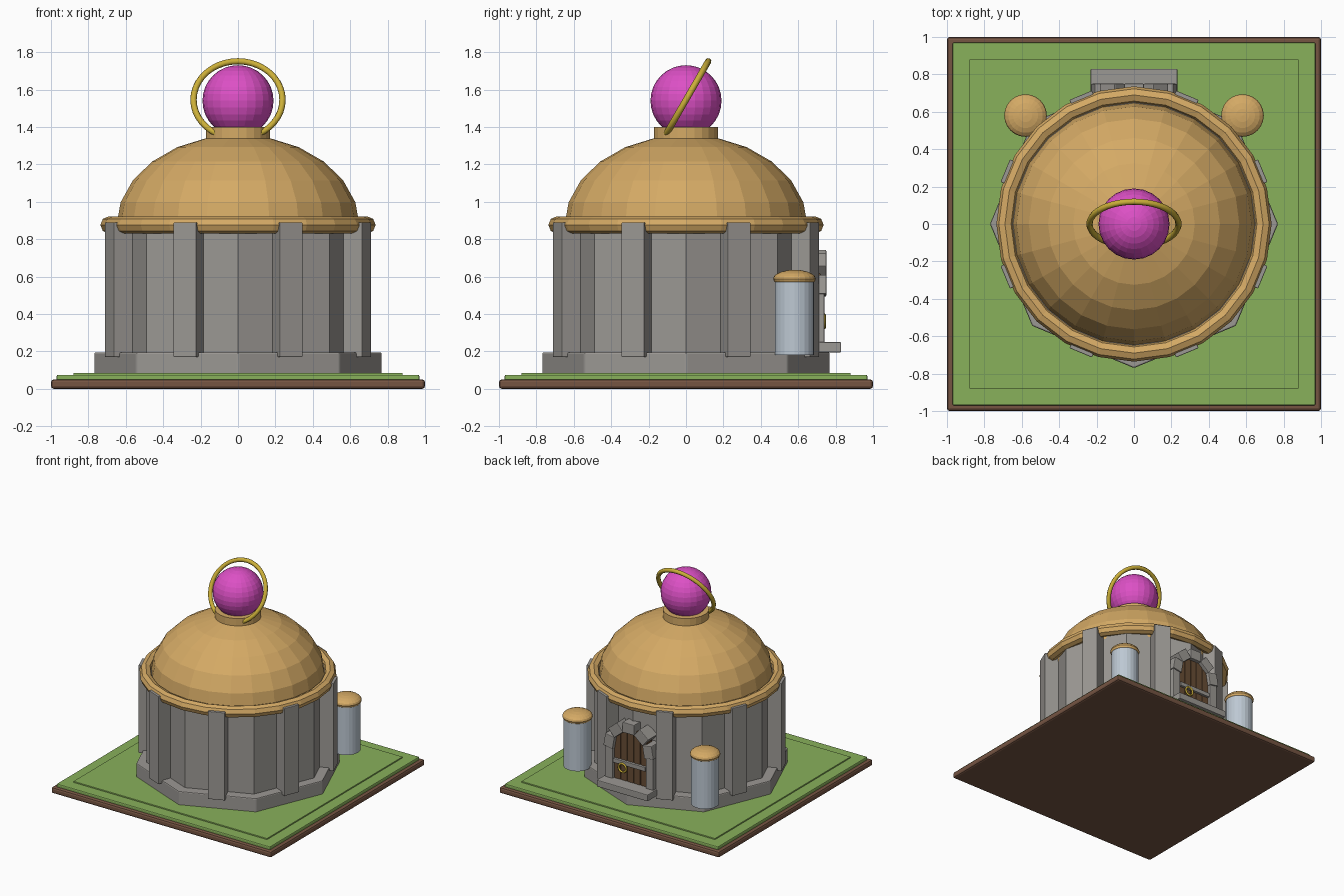
import bpy
from math import sin, cos, pi, radians, sqrt

cube = bpy.data.objects.get("Cube")
if cube:
    bpy.data.objects.remove(cube, do_unlink=True)


def material(name, r, g, b):
    m = bpy.data.materials.new(name)
    m.use_nodes = True
    m.diffuse_color = (r, g, b, 1)
    m.node_tree.nodes["Principled BSDF"].inputs["Base Color"].default_value = (r, g, b, 1)
    return m


sand = material("sandy roof", 0.66, 0.40, 0.13)
stone = material("grey stone", 0.33, 0.315, 0.295)
grass = material("grass green", 0.25, 0.44, 0.105)
soil = material("brown soil", 0.18, 0.09, 0.055)
magenta = material("magenta", 0.72, 0.08, 0.56)
gold = material("yellow gold", 0.60, 0.43, 0.04)
pale = material("pale blue grey", 0.51, 0.58, 0.65)
wood = material("door wood", 0.14, 0.075, 0.035)


def finish(name, mat, bevel=0):
    o = bpy.context.object
    o.name = name
    o.data.materials.append(mat)
    if bevel:
        b = o.modifiers.new("bevel", "BEVEL")
        b.width = bevel
        b.segments = 2
    return o


def box(name, mat, centre, size, rot=(0, 0, 0), bevel=0):
    bpy.ops.mesh.primitive_cube_add(size=1, location=centre, rotation=rot)
    o = bpy.context.object
    for v in o.data.vertices:
        v.co = [c * s for c, s in zip(v.co, size)]
    return finish(name, mat, bevel)


def column(name, mat, sides, radius, z0, z1, x=0, y=0, bevel=0):
    bpy.ops.mesh.primitive_cylinder_add(vertices=sides, radius=radius, depth=z1 - z0,
                                        location=(x, y, (z0 + z1) / 2))
    return finish(name, mat, bevel)


def ball(name, mat, centre, radius, height, segs=24, rings=12):
    bpy.ops.mesh.primitive_uv_sphere_add(segments=segs, ring_count=rings, radius=1, location=centre)
    for v in bpy.context.object.data.vertices:
        v.co = (v.co.x * radius, v.co.y * radius, v.co.z * height)
    return finish(name, mat)


def ring(name, mat, centre, major, minor, segs, rot=(0, 0, 0), smooth=False):
    bpy.ops.mesh.primitive_torus_add(major_radius=major, minor_radius=minor, major_segments=segs,
                                     minor_segments=8, location=centre, rotation=rot)
    if smooth:
        bpy.ops.object.shade_smooth()
    return finish(name, mat)


# Ground tile
box("soil_slab", soil, (0, 0, 0.025), (2, 2, 0.05), bevel=0.015)
box("grass_border", grass, (0, 0, 0.055), (1.94, 1.94, 0.04), bevel=0.008)
box("grass_lawn", grass, (0, 0, 0.07), (1.76, 1.76, 0.03), bevel=0.003)

# Octagonal plinth and wall with a pillar on each face
column("plinth", stone, 8, 0.77, 0.07, 0.195, bevel=0.008)
column("wall", stone, 8, 0.69, 0.15, 0.89)
for i in range(8):
    a = radians(22.5 + 45 * i)
    box("pillar", stone, (0.68 * cos(a), 0.68 * sin(a), 0.53), (0.13, 0.13, 0.72),
        rot=(0, 0, a), bevel=0.004)

# Roof: rim, flattened dome and collar
ring("roof_rim", sand, (0, 0, 0.876), 0.69, 0.046, 24)
ball("dome", sand, (0, 0, 0.87), 0.65, 0.487)
column("dome_collar", sand, 24, 0.172, 1.25, 1.4)

# Orb with its tilted ring
ball("orb", magenta, (0, 0, 1.54), 0.19, 0.19, 24, 16)
ring("orb_ring", gold, (0, 0, 1.545), 0.238, 0.017, 40, (radians(60), 0, 0), True)

# Two small towers at the back
for side in (-1, 1):
    column("tower", pale, 24, 0.105, 0.18, 0.58, side * 0.58, 0.58)
    ball("tower_cap", sand, (side * 0.58, 0.58, 0.588), 0.114, 0.048, 24, 10)

# Back door: arched planks, step, jambs, arch stones
spring = 0.52
for i in range(5):
    x = (i - 2) * 0.06
    top = spring + sqrt(0.17 ** 2 - x * x)
    box("door_plank", wood, (x, 0.685, (0.2 + top) / 2), (0.057, 0.07, top - 0.2), bevel=0.003)
box("door_step", stone, (0, 0.75, 0.222), (0.465, 0.16, 0.055), bevel=0.006)
for side in (-1, 1):
    box("door_jamb", stone, (side * 0.185, 0.68, 0.37), (0.07, 0.12, 0.34), bevel=0.005)
for i in range(5):
    a = radians(10 + 40 * i)
    box("arch_stone", stone, (0.18 * cos(a), 0.69, spring + 0.18 * sin(a)), (0.085, 0.12, 0.105),
        rot=(0, -a, 0), bevel=0.005)

# Door bar and ring handle
box("door_bar", stone, (0, 0.725, 0.4), (0.29, 0.03, 0.035), bevel=0.003)
ring("door_handle", gold, (0.06, 0.74, 0.36), 0.034, 0.008, 20, (pi / 2, 0, 0), True)
